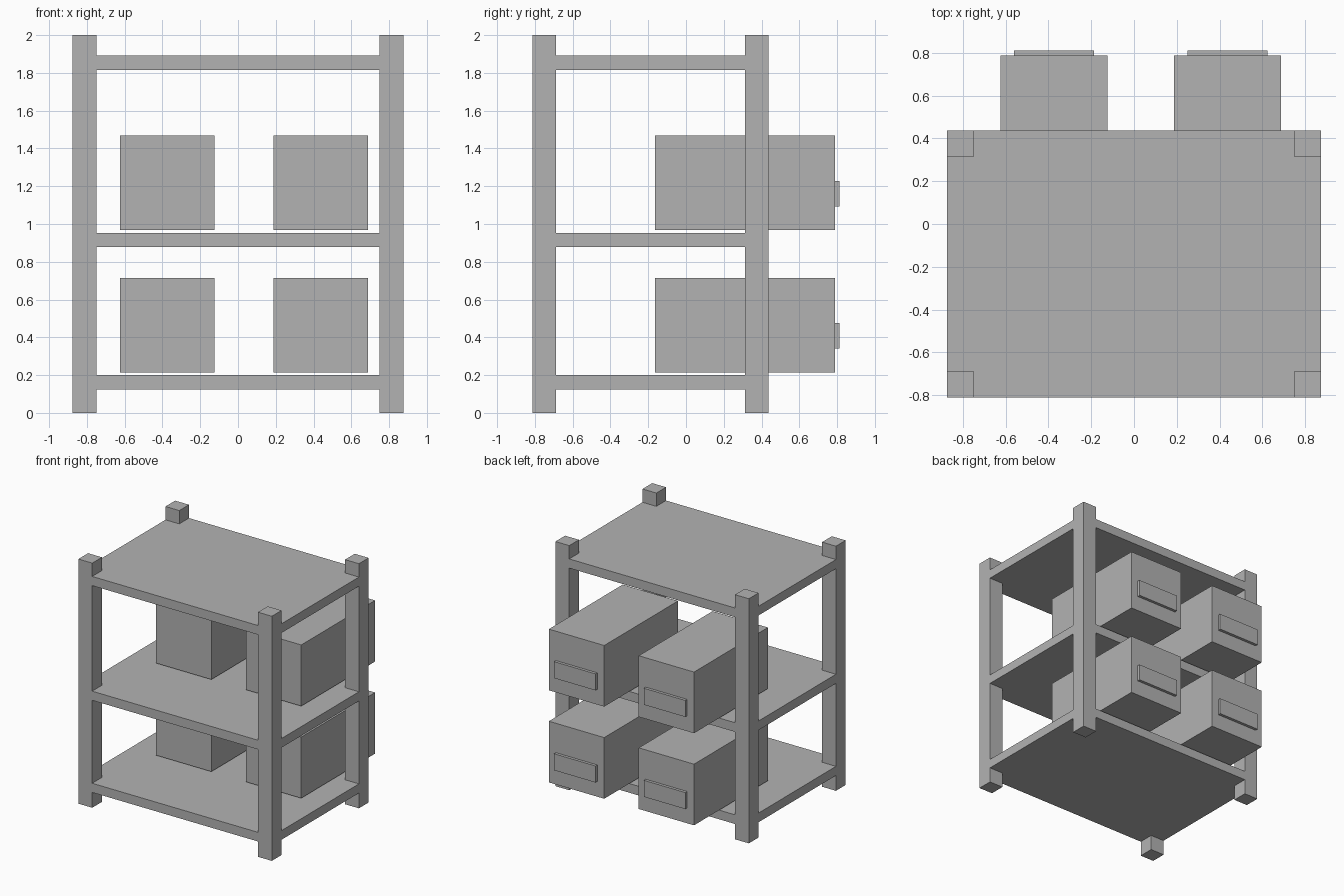
import bpy, bmesh

if "Cube" in bpy.data.objects:
    bpy.data.objects.remove(bpy.data.objects["Cube"])

grey = bpy.data.materials.new("plain grey")
grey.diffuse_color = (0.45, 0.45, 0.45, 1)
grey.use_nodes = True
grey.node_tree.nodes["Principled BSDF"].inputs["Base Color"].default_value = grey.diffuse_color


def finish(name, bm):
    bmesh.ops.recalc_face_normals(bm, faces=bm.faces)
    mesh = bpy.data.meshes.new(name)
    bm.to_mesh(mesh)
    bm.free()
    mesh.materials.append(grey)
    obj = bpy.data.objects.new(name, mesh)
    bpy.context.collection.objects.link(obj)


def box(name, x, y, z):
    """Box from (min, max) ranges."""
    bm = bmesh.new()
    bmesh.ops.create_cube(bm, size=1)
    for v in bm.verts:
        v.co = [r[0] + (c + 0.5) * (r[1] - r[0]) for c, r in zip(v.co, (x, y, z))]
    finish(name, bm)


X, POST = 0.875, 0.125
Y0, Y1 = -0.8125, 0.4375

# Corner posts
for side, x in (("left", -X), ("right", X - POST)):
    for end, y in (("front", Y0), ("back", Y1 - POST)):
        box(f"{end}_{side}_post", (x, x + POST), (y, y + POST), (0, 2))

# Shelves, notched around the posts and flush with their outer faces
xi, y0i, y1i = X - POST, Y0 + POST, Y1 - POST
outline = [(-xi, Y0), (xi, Y0), (xi, y0i), (X, y0i), (X, y1i), (xi, y1i),
           (xi, Y1), (-xi, Y1), (-xi, y1i), (-X, y1i), (-X, y0i), (-xi, y0i)]
for name, z in (("bottom", 0.125), ("middle", 0.878), ("top", 1.816)):
    bm = bmesh.new()
    face = bm.faces.new([bm.verts.new((x, y, z)) for x, y in outline])
    ext = bmesh.ops.extrude_face_region(bm, geom=[face])["geom"]
    bmesh.ops.translate(bm, vec=(0, 0, 0.075),
                        verts=[g for g in ext if isinstance(g, bmesh.types.BMVert)])
    finish(name + "_shelf", bm)

# Drawers pulled out at the back, each with a raised handle plate
for level, z in (("lower", 0.215), ("upper", 0.968)):
    for side, x in (("left", -0.625), ("right", 0.1875)):
        box(f"{level}_{side}_drawer", (x, x + 0.5), (-0.165, 0.789), (z, z + 0.5))
        box(f"{level}_{side}_handle", (x + 0.0625, x + 0.4375),
            (0.789, 0.8125), (z + 0.125, z + 0.26))
